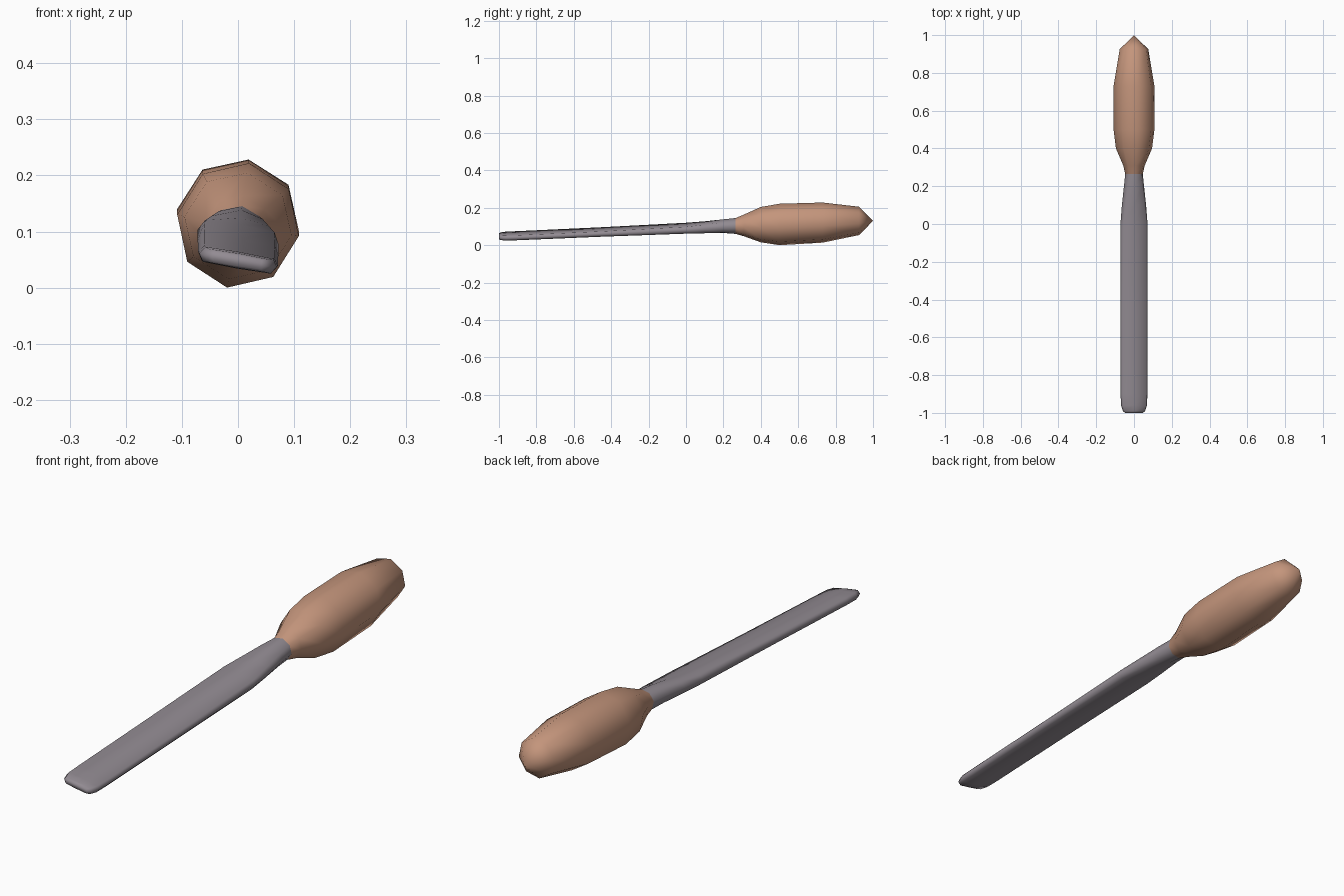
import bpy, bmesh, math

if "Cube" in bpy.data.objects:
    bpy.data.objects.remove(bpy.data.objects["Cube"])

TILT = math.radians(-10)   # the whole section is rolled a little
R = math.sqrt(0.5)


def material(name, rgb):
    m = bpy.data.materials.new(name)
    m.diffuse_color = (*rgb, 1)
    m.use_nodes = True
    m.node_tree.nodes["Principled BSDF"].inputs["Base Color"].default_value = m.diffuse_color
    return m


def ring(bm, y, cz, rx, rz, flat):
    """Eight-sided section: flat=0 is round, flat=1 is a rounded bar."""
    c = R + (0.88 - R) * flat
    s = R + (0.9 - R) * flat
    pts = [(0, 1), (c, s), (1, 0), (c, -s), (0, -1), (-c, -s), (-1, 0), (-c, s)]
    out = []
    for u, v in pts:
        x, z = u * rx, v * rz
        out.append(bm.verts.new((x * math.cos(TILT) - z * math.sin(TILT), y,
                                 cz + x * math.sin(TILT) + z * math.cos(TILT))))
    return out


def loft(name, stations, mat, cap_start=False, apex=None):
    bm = bmesh.new()
    rings = [ring(bm, *s) for s in stations]
    for a, b in zip(rings, rings[1:]):
        for i in range(8):
            j = (i + 1) % 8
            bm.faces.new((a[i], a[j], b[j], b[i]))
    if cap_start:
        bm.faces.new(rings[0])
    if apex:
        tip = bm.verts.new(apex)
        for i in range(8):
            bm.faces.new((rings[-1][i], rings[-1][(i + 1) % 8], tip))
    bmesh.ops.recalc_face_normals(bm, faces=bm.faces)
    # open lofts: make sure the side faces point away from the axis
    f = max(bm.faces, key=lambda q: q.calc_center_median().x)
    if f.normal.x < 0:
        bmesh.ops.reverse_faces(bm, faces=bm.faces)
    for f in bm.faces:
        f.smooth = True
    me = bpy.data.meshes.new(name)
    bm.to_mesh(me)
    bm.free()
    me.materials.append(mat)
    ob = bpy.data.objects.new(name, me)
    bpy.context.collection.objects.link(ob)
    return ob


steel = material("grey_steel", (0.29, 0.26, 0.29))
wood = material("tan_wood", (0.55, 0.30, 0.20))

# Flat blade, turning into a round neck: y, centre z, half width, half height, flatness
loft("blade", [
    (-1.00, 0.048, 0.048, 0.009, 1),
    (-0.99, 0.048, 0.060, 0.013, 1),
    (-0.96, 0.049, 0.070, 0.015, 1),
    (-0.90, 0.051, 0.072, 0.015, 1),
    (-0.45, 0.071, 0.073, 0.016, 1),
    (0.00, 0.091, 0.073, 0.021, 0.9),
    (0.10, 0.096, 0.065, 0.029, 0.5),
    (0.20, 0.102, 0.054, 0.037, 0.2),
    (0.265, 0.103, 0.047, 0.043, 0),
], steel, cap_start=True)

# Bulbous handle ending in a blunt point
loft("handle", [
    (0.265, 0.103, 0.047, 0.043, 0),
    (0.31, 0.106, 0.058, 0.059, 0),
    (0.40, 0.110, 0.097, 0.096, 0),
    (0.50, 0.111, 0.110, 0.1125, 0),
    (0.73, 0.121, 0.110, 0.109, 0),
    (0.925, 0.130, 0.077, 0.077, 0),
], wood, apex=(0, 1.0, 0.130))
